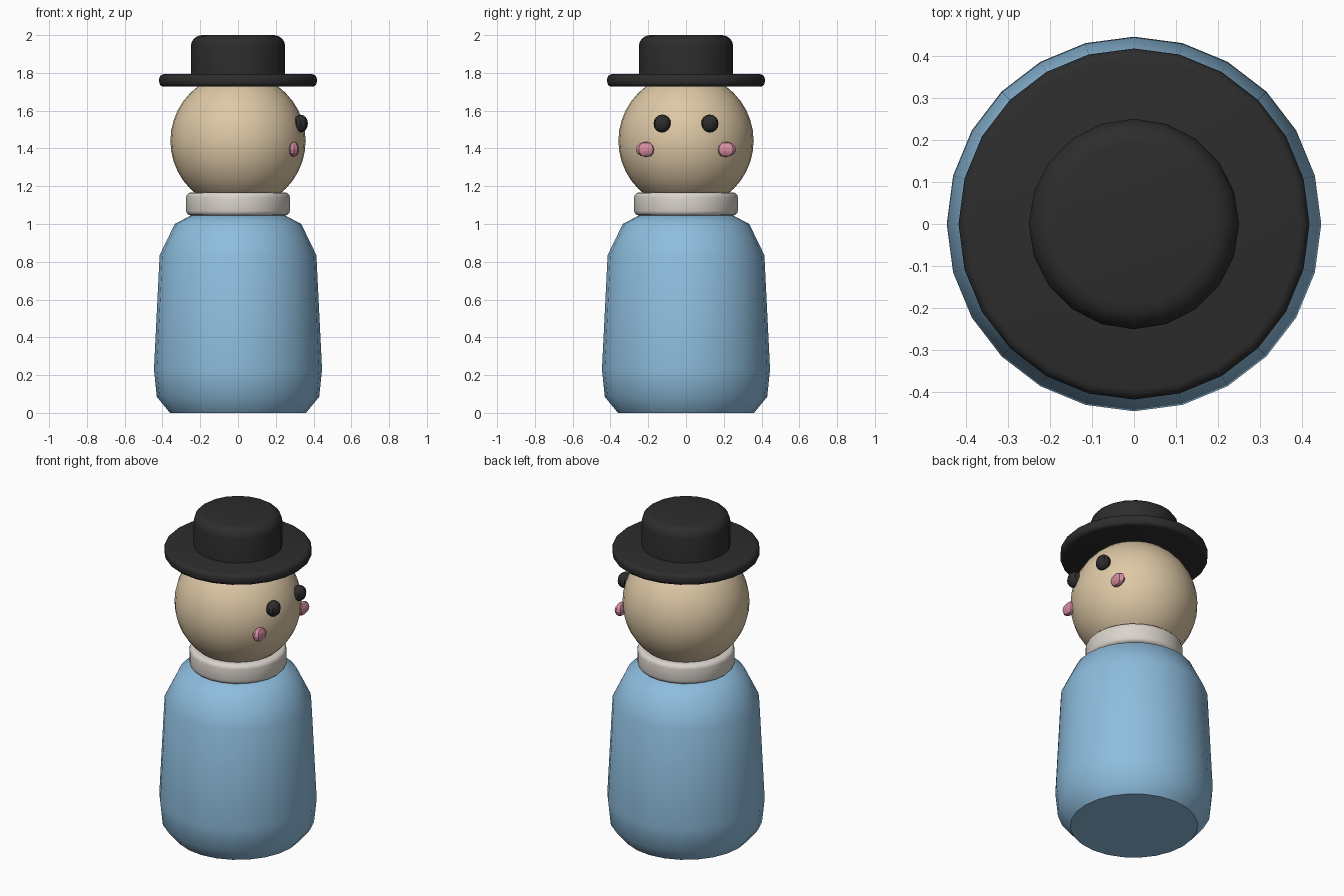
import bpy, bmesh, math

if "Cube" in bpy.data.objects:
    bpy.data.objects.remove(bpy.data.objects["Cube"])


def material(name, r, g, b):
    m = bpy.data.materials.new(name)
    m.diffuse_color = (r, g, b, 1)
    m.use_nodes = True
    m.node_tree.nodes["Principled BSDF"].inputs["Base Color"].default_value = m.diffuse_color
    return m


BLUE = material("sky blue", 0.27, 0.51, 0.73)
SKIN = material("pale wood", 0.73, 0.58, 0.38)
CREAM = material("off white", 0.70, 0.65, 0.60)
BLACK = material("black", 0.026, 0.026, 0.026)
PINK = material("pink", 0.68, 0.27, 0.36)


def finish(bm, name, mat, angle=40):
    bmesh.ops.recalc_face_normals(bm, faces=bm.faces)
    me = bpy.data.meshes.new(name)
    bm.to_mesh(me)
    bm.free()
    me.materials.append(mat)
    ob = bpy.data.objects.new(name, me)
    bpy.context.collection.objects.link(ob)
    bpy.ops.object.select_all(action='DESELECT')
    ob.select_set(True)
    bpy.context.view_layer.objects.active = ob
    bpy.ops.object.shade_smooth_by_angle(angle=math.radians(angle))
    return ob


def turned(name, profile, mat, sides=24, angle=40):
    """Revolve (radius, height) points around z and cap both ends."""
    bm = bmesh.new()
    rings = [[bm.verts.new((r * math.cos(i * math.tau / sides),
                            r * math.sin(i * math.tau / sides), z))
              for i in range(sides)] for r, z in profile]
    for a, b in zip(rings, rings[1:]):
        for i in range(sides):
            j = (i + 1) % sides
            bm.faces.new((a[i], a[j], b[j], b[i]))
    bm.faces.new(rings[0])
    bm.faces.new(rings[-1])
    return finish(bm, name, mat, angle)


def ball(name, loc, size, mat, segs, rings, angle=40):
    bm = bmesh.new()
    bmesh.ops.create_uvsphere(bm, u_segments=segs, v_segments=rings, radius=1)
    bmesh.ops.scale(bm, vec=size, verts=bm.verts)
    ob = finish(bm, name, mat, angle)
    ob.location = loc
    return ob


def rounded(r, z, b, start, steps=4):
    """Quarter-round profile corner; start -90 for lower, 0 for upper."""
    return [(r - b + b * math.cos(t), z + b * math.sin(t))
            for t in (math.radians(start + 90 * k / steps) for k in range(steps + 1))]


def disc(r, z0, z1, b, steps=3):
    return rounded(r, z0 + b, b, -90, steps) + rounded(r, z1 - b, b, 0, steps)


# Body and collar
turned("body", [(0.36, 0), (0.43, 0.085), (0.445, 0.23), (0.415, 0.835),
                (0.335, 1.0), (0.24, 1.05)], BLUE)
turned("collar", disc(0.275, 1.045, 1.167, 0.025), CREAM)

# Head
ball("head", (0, 0, 1.44), (0.358, 0.358, 0.358), SKIN, 32, 20)

# Hat
turned("hat_brim", disc(0.417, 1.727, 1.793, 0.024), BLACK)
turned("hat_crown", [(0.25, 1.76)] + rounded(0.25, 1.94, 0.06, 0), BLACK, 20)

# Eyes and cheeks, mirrored across the face, which looks along +x
for side, s in (("right", -1), ("left", 1)):
    ball(side + "_eye", (0.332, s * 0.126, 1.532), (0.04, 0.046, 0.047), BLACK, 10, 8, 30)
    cheek = ball(side + "_cheek", (0.296, s * 0.212, 1.395),
                 (0.028, 0.054, 0.04), PINK, 8, 6, 30)
